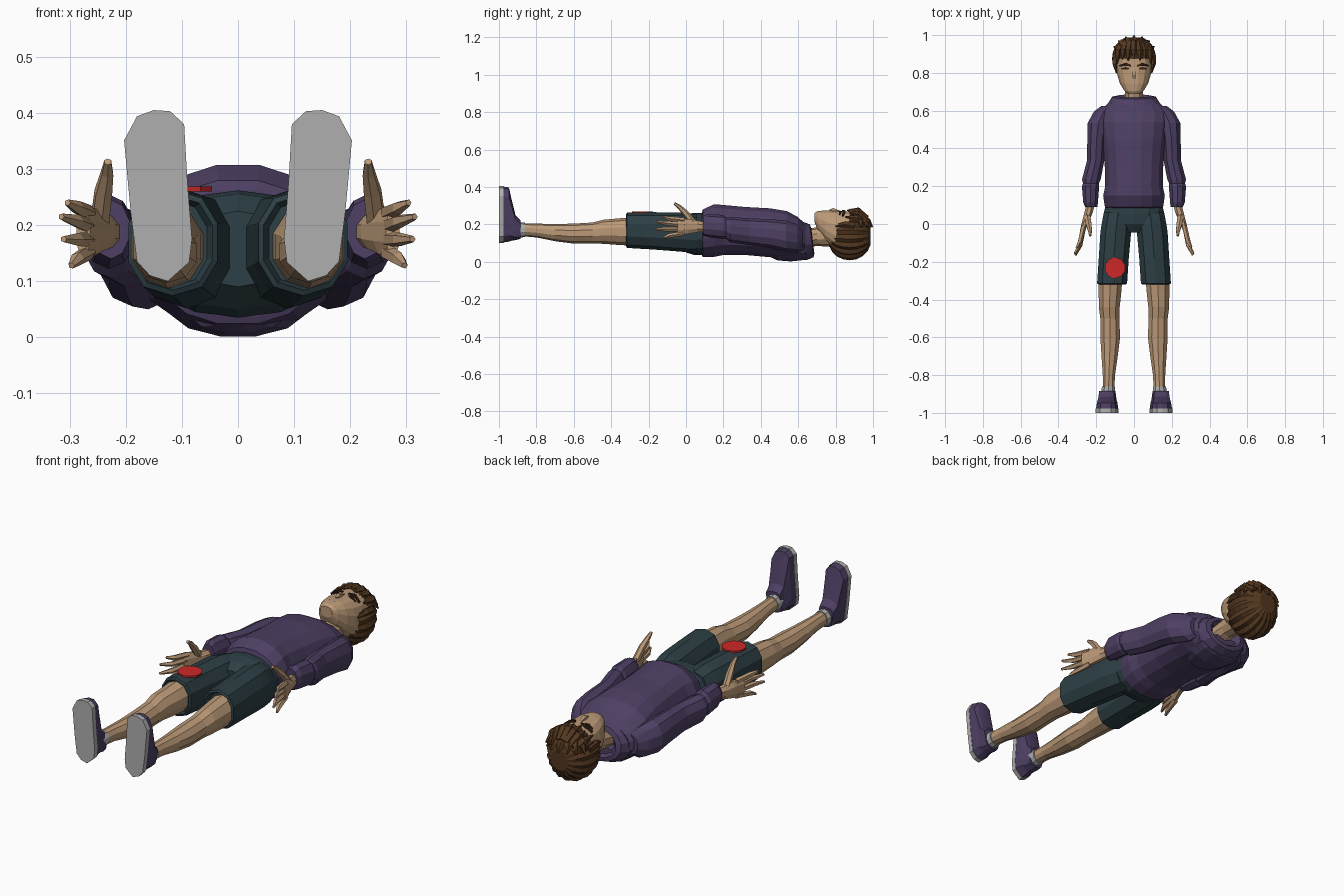
import bpy, bmesh, math
from mathutils import Vector


def material(name, rgb):
    m = bpy.data.materials.new(name)
    m.diffuse_color = (*rgb, 1)
    return m


PURPLE = material("hoodie_purple", (0.075, 0.05, 0.125))
SHORTS = material("shorts_slate", (0.026, 0.05, 0.06))
SKIN = material("skin_tan", (0.50, 0.32, 0.185))
HAIR = material("hair_brown", (0.085, 0.038, 0.014))
BROW = material("brow_dark", (0.04, 0.017, 0.01))
GREY = material("sole_grey", (0.43, 0.43, 0.43))
RED = material("badge_red", (0.62, 0.022, 0.022))
SIDES = ((-1, "left"), (1, "right"))


def finish(name, bm, mat):
    bmesh.ops.recalc_face_normals(bm, faces=bm.faces)
    me = bpy.data.meshes.new(name)
    bm.to_mesh(me)
    bm.free()
    me.materials.append(mat)
    ob = bpy.data.objects.new(name, me)
    bpy.context.collection.objects.link(ob)
    return ob


def skin_rings(name, rings, mat):
    """Bridge equal-length point rings and cap both ends."""
    bm = bmesh.new()
    vs = [[bm.verts.new(p) for p in r] for r in rings]
    n = len(vs[0])
    for a, b in zip(vs, vs[1:]):
        for i in range(n):
            j = (i + 1) % n
            bm.faces.new((a[i], a[j], b[j], b[i]))
    bm.faces.new(vs[0])
    bm.faces.new(vs[-1])
    return finish(name, bm, mat)


def loft(name, secs, mat, n=12, p=2.0, s=1, tilt=0.0):
    """Sections along the body: (y, centre x, half width, z low, z high)."""
    rings = []
    for y, cx, rx, lo, hi in secs:
        ring = []
        for i in range(n):
            a = 2 * math.pi * (i + 0.5) / n
            c, d = math.cos(a), math.sin(a)
            x = math.copysign(abs(c) ** (2 / p), c) * rx
            dz = math.copysign(abs(d) ** (2 / p), d) * (hi - lo) / 2
            ring.append((s * (cx + x), y - tilt * dz, (lo + hi) / 2 + dz))
        rings.append(ring)
    return skin_rings(name, rings, mat)


def tube(name, pts, mat, n=6, s=1):
    """Tapered tube through (x, y, z, radius) points."""
    ps = [Vector((s * x, y, z)) for x, y, z, r in pts]
    rings = []
    for k, pt in enumerate(ps):
        d = (ps[min(k + 1, len(ps) - 1)] - ps[max(k - 1, 0)]).normalized()
        up = Vector((0, 0, 1)) if abs(d.z) < 0.8 else Vector((1, 0, 0))
        u = d.cross(up).normalized()
        v = d.cross(u)
        rings.append([pt + pts[k][3] * (math.cos(t) * u + math.sin(t) * v)
                      for t in (2 * math.pi * (i + 0.5) / n for i in range(n))])
    return skin_rings(name, rings, mat)


# Hoodie body with pinched hem and rounded chest
loft("hoodie_body", [
    (0.085, 0, 0.145, 0.035, 0.265), (0.09, 0, 0.157, 0.022, 0.282),
    (0.15, 0, 0.166, 0.024, 0.31), (0.20, 0, 0.155, 0.034, 0.306),
    (0.32, 0, 0.158, 0.034, 0.295), (0.45, 0, 0.172, 0.022, 0.288),
    (0.54, 0, 0.185, 0.012, 0.273), (0.60, 0, 0.182, 0.018, 0.24),
    (0.64, 0, 0.14, 0.035, 0.20)], PURPLE, n=16, p=2.2)

# Hood: collar rolled around the neck and the part sagging on the back
loft("hood_collar", [
    (0.59, 0, 0.15, 0.01, 0.235), (0.635, 0, 0.142, 0.01, 0.215),
    (0.672, 0, 0.118, 0.025, 0.20), (0.678, 0, 0.092, 0.045, 0.18),
    (0.66, 0, 0.072, 0.06, 0.17), (0.63, 0, 0.06, 0.07, 0.16)],
    PURPLE, n=14, tilt=0.12)
loft("hood_back", [
    (0.46, 0, 0.03, 0.02, 0.06), (0.49, 0, 0.09, 0.006, 0.09),
    (0.56, 0, 0.125, 0.0, 0.11), (0.63, 0, 0.12, 0.008, 0.11),
    (0.67, 0, 0.085, 0.035, 0.10)], PURPLE)

# Neck and head
loft("neck", [(0.62, 0, 0.055, 0.07, 0.17), (0.70, 0, 0.05, 0.085, 0.185),
              (0.77, 0, 0.055, 0.08, 0.20)], SKIN, n=10)
loft("head", [
    (0.688, 0, 0.032, 0.21, 0.262), (0.705, 0, 0.052, 0.165, 0.272),
    (0.745, 0, 0.076, 0.11, 0.276), (0.79, 0, 0.09, 0.07, 0.274),
    (0.84, 0, 0.096, 0.05, 0.272), (0.89, 0, 0.096, 0.05, 0.27),
    (0.94, 0, 0.082, 0.06, 0.25), (0.975, 0, 0.045, 0.10, 0.21)],
    SKIN, n=16, p=2.5)
tube("nose", [(0, 0.83, 0.267, 0.006), (0, 0.785, 0.278, 0.013),
              (0, 0.768, 0.274, 0.008)], SKIN, n=4)
tube("mouth", [(-0.02, 0.737, 0.272, 0.003), (0.02, 0.737, 0.272, 0.003)], SKIN, n=4)
for s, side in SIDES:
    tube("brow_" + side, [(0.016, 0.838, 0.272, 0.006), (0.045, 0.845, 0.268, 0.01),
                          (0.076, 0.838, 0.246, 0.006)], BROW, n=4, s=s)
    tube("eye_" + side, [(0.026, 0.823, 0.269, 0.005), (0.044, 0.824, 0.265, 0.009),
                         (0.066, 0.822, 0.253, 0.004)], BROW, n=4, s=s)

# Hair cap: ridged dome with the face area left open
bm = bmesh.new()
SEG, LAT = 36, 10
grid = []
for k in range(1, LAT):
    t = math.pi * k / LAT
    row = []
    for i in range(SEG):
        a = 2 * math.pi * i / SEG
        r = math.sin(t) ** 0.8 * (1.0 if i % 2 else 0.91)
        row.append(bm.verts.new((0.118 * r * math.cos(a), 0.875 + 0.118 * math.cos(t),
                                 0.146 + 0.138 * r * math.sin(a))))
    grid.append(row)
for a, b in zip(grid, grid[1:]):
    for i in range(SEG):
        bm.faces.new((a[i], a[(i + 1) % SEG], b[(i + 1) % SEG], b[i]))
bm.faces.new(grid[0])
bm.faces.new(grid[-1])
face_area = []
for f in bm.faces:
    c = f.calc_center_median()
    if (c.z > 0.21 and c.y < 0.88) or (c.z > 0.135 and c.y < 0.82):
        face_area.append(f)
bmesh.ops.delete(bm, geom=face_area, context='FACES')
finish("hair_cap", bm, HAIR)

# Fringe, sideburn and crown locks
for i, (x, tip) in enumerate(((-0.085, 0.85), (-0.058, 0.872), (-0.03, 0.862),
                              (0.0, 0.88), (0.03, 0.865), (0.058, 0.875), (0.085, 0.85))):
    drop = 5.5 * x * x
    tube(f"fringe_lock_{i}", [(x * 0.7, 0.965, 0.232 - drop, 0.018),
                              (x, 0.915, 0.274 - drop, 0.02),
                              (x * 1.05, tip, 0.28 - drop, 0.003)], HAIR, n=5)
for i in range(7):
    a = math.radians(-66 + 22 * i)
    x, y = math.sin(a), math.cos(a)
    tube(f"crown_lock_{i}", [(0.06 * x, 0.90 + 0.04 * y, 0.23, 0.026),
                             (0.095 * x, 0.90 + 0.075 * y, 0.215, 0.017),
                             (0.118 * x, 0.90 + 0.098 * y, 0.185, 0.003)], HAIR, n=5)
for s, side in SIDES:
    tube("sideburn_" + side, [(0.095, 0.90, 0.19, 0.02), (0.10, 0.85, 0.20, 0.017),
                              (0.094, 0.80, 0.19, 0.003)], HAIR, n=5, s=s)

# Seat of the shorts
loft("shorts_seat", [(0.12, 0, 0.15, 0.035, 0.26), (0.05, 0, 0.165, 0.035, 0.262),
                     (0.0, 0, 0.15, 0.05, 0.255), (-0.045, 0, 0.07, 0.09, 0.225)],
     SHORTS, n=14, p=2.2)

# Shoe outline, seen along the leg: (x, z)
SOLE = [(0.203, 0.351), (0.18, 0.394), (0.15, 0.405), (0.121, 0.403), (0.096, 0.38),
        (0.09, 0.276), (0.082, 0.175), (0.087, 0.134), (0.125, 0.10), (0.157, 0.11),
        (0.18, 0.135), (0.191, 0.22)]


def shoe_ring(y, sx, lo, hi, s):
    return [(s * (0.138 + (x - 0.138) * sx), y, lo + (z - 0.10) / 0.305 * (hi - lo))
            for x, z in SOLE]


for s, side in SIDES:
    # Sleeve with a gathered cuff
    loft("sleeve_" + side, [
        (0.625, 0.135, 0.04, 0.07, 0.17), (0.595, 0.16, 0.055, 0.05, 0.20),
        (0.535, 0.188, 0.06, 0.055, 0.22), (0.45, 0.198, 0.052, 0.075, 0.228),
        (0.34, 0.202, 0.048, 0.09, 0.232), (0.235, 0.226, 0.052, 0.105, 0.24),
        (0.215, 0.228, 0.044, 0.125, 0.238), (0.20, 0.23, 0.048, 0.122, 0.25),
        (0.115, 0.23, 0.041, 0.132, 0.255), (0.09, 0.226, 0.034, 0.14, 0.245)],
        PURPLE, n=10, s=s)

    # Hand: palm, four fingers and thumb
    loft("palm_" + side, [
        (0.11, 0.228, 0.024, 0.16, 0.215), (0.06, 0.241, 0.024, 0.155, 0.222),
        (0.01, 0.258, 0.019, 0.145, 0.232), (-0.045, 0.276, 0.013, 0.14, 0.235)],
        SKIN, n=8, s=s)
    for k, (z0, x1, y1, z1) in enumerate(((0.222, 0.304, -0.125, 0.24),
                                          (0.198, 0.315, -0.158, 0.215),
                                          (0.174, 0.311, -0.166, 0.175),
                                          (0.152, 0.297, -0.12, 0.128))):
        tube(f"finger_{k}_{side}", [
            (0.266, -0.01, z0, 0.014), (0.286, (y1 - 0.06) / 2, (z0 + z1) / 2, 0.0125),
            (x1, y1, z1, 0.006)], SKIN, n=5, s=s)
    tube("thumb_" + side, [(0.247, 0.045, 0.20, 0.018), (0.24, 0.0, 0.258, 0.017),
                           (0.233, -0.035, 0.293, 0.012), (0.232, -0.062, 0.313, 0.007)],
         SKIN, n=6, s=s)

    # Leg of the shorts, with a recessed opening
    loft("shorts_leg_" + side, [
        (0.06, 0.085, 0.078, 0.05, 0.25), (0.0, 0.092, 0.083, 0.052, 0.262),
        (-0.05, 0.097, 0.085, 0.056, 0.264), (-0.18, 0.107, 0.083, 0.066, 0.265),
        (-0.315, 0.116, 0.083, 0.074, 0.264), (-0.32, 0.116, 0.074, 0.084, 0.254),
        (-0.30, 0.118, 0.066, 0.09, 0.245)], SHORTS, n=10, p=2.3, s=s)

    # Bare leg with knee and calf
    loft("leg_" + side, [
        (-0.27, 0.125, 0.068, 0.085, 0.24), (-0.36, 0.127, 0.063, 0.09, 0.232),
        (-0.44, 0.131, 0.058, 0.096, 0.225), (-0.50, 0.128, 0.053, 0.098, 0.21),
        (-0.60, 0.126, 0.055, 0.097, 0.204), (-0.70, 0.129, 0.045, 0.11, 0.202),
        (-0.80, 0.133, 0.034, 0.13, 0.204), (-0.89, 0.135, 0.032, 0.138, 0.206)],
        SKIN, n=10, s=s)

    # Sock, shoe and sole
    loft("sock_" + side, [(-0.86, 0.135, 0.037, 0.132, 0.21),
                          (-0.91, 0.137, 0.038, 0.128, 0.213)], GREY, n=10, s=s)
    skin_rings("shoe_" + side, [shoe_ring(*r, s) for r in (
        (-0.978, 0.97, 0.103, 0.402), (-0.947, 0.90, 0.108, 0.398),
        (-0.935, 0.84, 0.112, 0.345), (-0.912, 0.76, 0.116, 0.25),
        (-0.885, 0.72, 0.122, 0.222))], PURPLE)
    skin_rings("sole_" + side, [shoe_ring(-1.0, 1, 0.10, 0.405, s),
                                shoe_ring(-0.977, 1, 0.10, 0.405, s)], GREY)

# Round red badge on one leg of the shorts
bm = bmesh.new()
bmesh.ops.create_cone(bm, cap_ends=True, segments=10, radius1=0.056, radius2=0.056, depth=0.009)
bmesh.ops.translate(bm, verts=bm.verts, vec=(-0.10, -0.232, 0.2645))
finish("badge", bm, RED)
